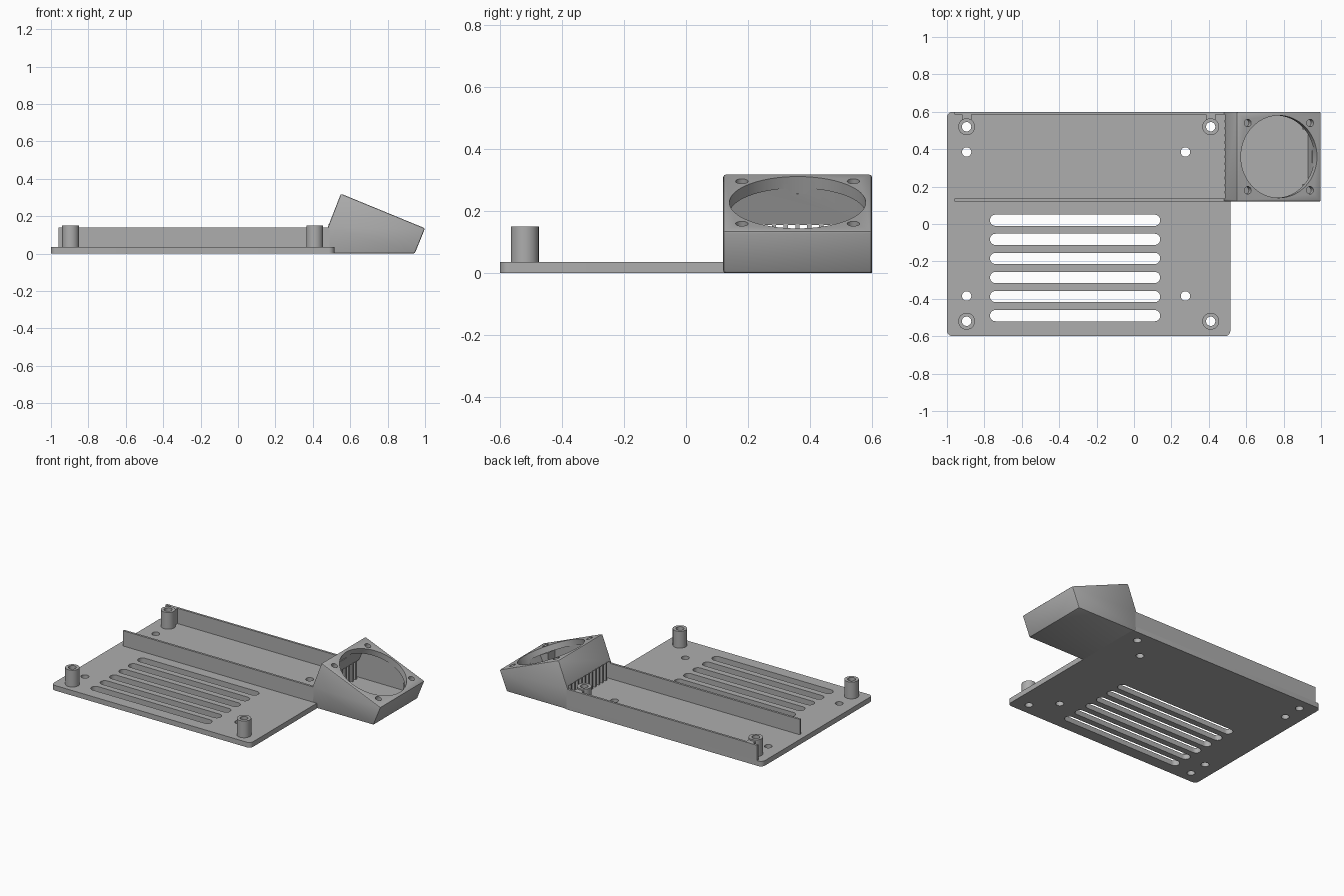
import bpy, bmesh, math
from mathutils import Matrix, Vector

if "Cube" in bpy.data.objects:
    bpy.data.objects.remove(bpy.data.objects["Cube"])

grey = bpy.data.materials.new("plain grey")
grey.use_nodes = True
grey.diffuse_color = (0.42, 0.42, 0.42, 1)
grey.node_tree.nodes["Principled BSDF"].inputs["Base Color"].default_value = (0.42, 0.42, 0.42, 1)


def finish(name, bm):
    bmesh.ops.recalc_face_normals(bm, faces=bm.faces)
    mesh = bpy.data.meshes.new(name)
    bm.to_mesh(mesh)
    bm.free()
    mesh.materials.append(grey)
    ob = bpy.data.objects.new(name, mesh)
    bpy.context.collection.objects.link(ob)
    return ob


def prism(name, points, shift):
    """Extrude a closed outline along a vector."""
    bm = bmesh.new()
    face = bm.faces.new([bm.verts.new(p) for p in points])
    out = bmesh.ops.extrude_face_region(bm, geom=[face])
    verts = [v for v in out["geom"] if isinstance(v, bmesh.types.BMVert)]
    bmesh.ops.translate(bm, verts=verts, vec=shift)
    return finish(name, bm)


def box(name, x, y, z):
    pts = [(x[0], y[0], z[0]), (x[1], y[0], z[0]), (x[1], y[1], z[0]), (x[0], y[1], z[0])]
    return prism(name, pts, (0, 0, z[1] - z[0]))


def rounded(name, x, y, z, r):
    """Box with round vertical corners."""
    pts = []
    corners = [(x[1], y[1], -1, -1), (x[0], y[1], 1, -1), (x[0], y[0], 1, 1), (x[1], y[0], -1, 1)]
    for q, (cx, cy, sx, sy) in enumerate(corners):
        for i in range(9):
            a = math.pi / 2 * (q + i / 8)
            pts.append((cx + sx * r + r * math.cos(a), cy + sy * r + r * math.sin(a), z[0]))
    return prism(name, pts, (0, 0, z[1] - z[0]))


def cylinder(name, centre, r, depth, tilt=0, sides=32):
    bm = bmesh.new()
    m = Matrix.Translation(centre) @ Matrix.Rotation(tilt, 4, 'Y')
    bmesh.ops.create_cone(bm, cap_ends=True, segments=sides, radius1=r, radius2=r, depth=depth, matrix=m)
    return finish(name, bm)


def cut(ob, cutters):
    for c in cutters:
        c.hide_render = True
        mod = ob.modifiers.new("cut", 'BOOLEAN')
        mod.operation = 'DIFFERENCE'
        mod.solver = 'EXACT'
        mod.object = c
    bpy.context.view_layer.update()
    mesh = bpy.data.meshes.new_from_object(ob.evaluated_get(bpy.context.evaluated_depsgraph_get()))
    ob.modifiers.clear()
    ob.data = mesh
    for c in cutters:
        bpy.data.objects.remove(c)


def smooth(ob):
    bpy.ops.object.select_all(action='DESELECT')
    ob.select_set(True)
    bpy.context.view_layer.objects.active = ob
    bpy.ops.object.shade_smooth_by_angle(angle=math.radians(30))


FLOOR = 0.035
WALL_TOP = 0.14
posts = [(x, s * 0.52) for x in (-0.895, 0.41) for s in (-1, 1)]
screws = [(x, s * 0.385) for x in (-0.895, 0.275) for s in (-1, 1)]

# Base plate with vent slots and screw holes
plate = rounded("base_plate", (-1, 0.515), (-0.6, 0.6), (0, FLOOR), 0.03)
cutters = [cylinder("cutter", (x, y, 0), 0.025, 0.5) for x, y in posts + screws]
for i in range(6):
    y = 0.02 - i * 0.102
    cutters.append(rounded("cutter", (-0.77, 0.14), (y - 0.03, y + 0.03), (-0.1, 0.1), 0.0295))
cut(plate, cutters)
smooth(plate)

# Hollow standoffs
for i, (x, y) in enumerate(posts):
    post = cylinder(f"standoff_{i + 1}", (x, y, 0.09), 0.045, 0.12)
    cut(post, [cylinder("cutter", (x, y, 0), 0.025, 0.5)])
    smooth(post)
    if y > 0:
        box(f"standoff_rib_{i + 1}", (x - 0.025, x + 0.025), (y + 0.035, 0.59), (0.03, WALL_TOP))

# Channel walls
box("inner_wall", (-0.96, 0.49), (0.12, 0.135), (0.03, WALL_TOP))
box("back_wall", (-0.96, 0.49), (0.585, 0.6), (0.03, WALL_TOP))

# Tilted fan duct: solid outline, then cavity, round mouth and screw holes
outline = [(0.48, 0), (0.945, 0), (1, 0.135), (0.55, 0.32), (0.48, 0.14)]
duct = prism("fan_duct", [(x, 0.12, z) for x, z in outline], (0, 0.48, 0))
bevel = duct.modifiers.new("bevel", 'BEVEL')
bevel.width = 0.008
bevel.segments = 2
cavity = [(0.4, FLOOR), (0.93, FLOOR), (0.96, 0.108), (0.56, 0.272), (0.51, 0.155), (0.4, 0.155)]
tilt = math.atan2(0.185, 0.45)
axis = Vector((math.sin(tilt), 0, math.cos(tilt)))
along = Vector((math.cos(tilt), 0, -math.sin(tilt)))
centre = Vector((0.775, 0.36, 0.2275))
cutters = [prism("cutter", [(x, 0.135, z) for x, z in cavity], (0, 0.45, 0)),
           cylinder("cutter", centre, 0.22, 0.12, tilt, 64)]
for sx in (-1, 1):
    for sy in (-1, 1):
        spot = centre + along * sx * 0.18 + Vector((0, sy * 0.18, 0))
        cutters.append(cylinder("cutter", spot, 0.02, 0.07, tilt, 24))
cut(duct, cutters)
smooth(duct)

# Corner blocks behind the outer screws
for name, y in (("front_corner_block", (0.13, 0.215)), ("back_corner_block", (0.505, 0.59))):
    block = [(0.9, 0.03), (0.935, 0.03), (0.962, 0.105), (0.9, 0.13)]
    prism(name, [(x, y[0], z) for x, z in block], (0, y[1] - y[0], 0))

# Grille slats across the duct opening
for i in range(11):
    y = 0.36 + (i - 5) * 0.038
    box(f"grille_slat_{i + 1}", (0.485, 0.515), (y - 0.007, y + 0.007), (0.03, 0.158))
